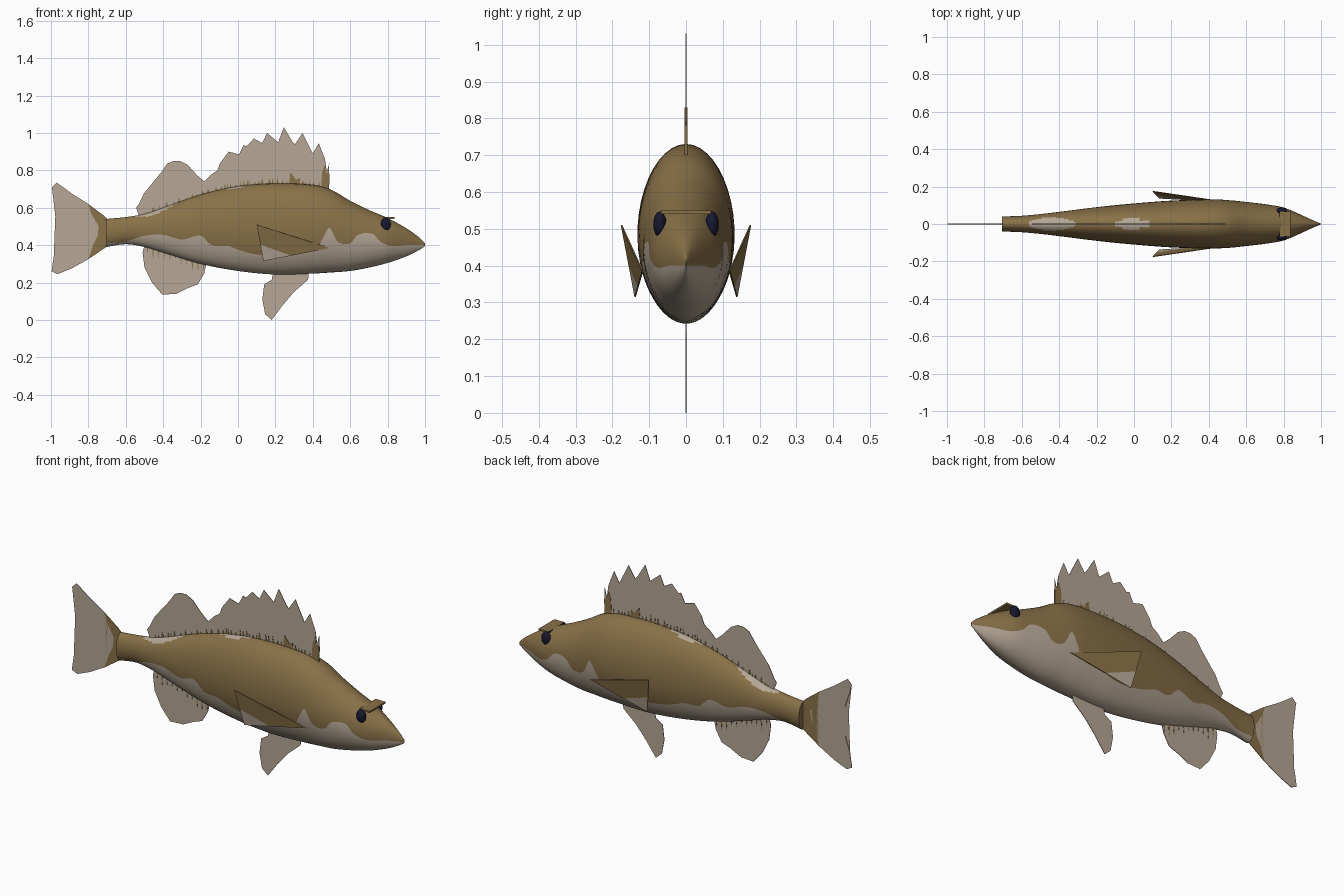
import bpy, bmesh, math, random
from mathutils import Vector

if "Cube" in bpy.data.objects:
    bpy.data.objects.remove(bpy.data.objects["Cube"])

random.seed(4)


def material(name, rgb):
    m = bpy.data.materials.new(name)
    m.diffuse_color = (*rgb, 1)
    m.use_nodes = True
    m.node_tree.nodes["Principled BSDF"].inputs["Base Color"].default_value = m.diffuse_color
    return m


BROWN = material("olive brown", (0.25, 0.165, 0.065))
LIGHT = material("pale grey tan", (0.46, 0.385, 0.30))
NAVY = material("dark navy", (0.008, 0.009, 0.03))


def make_object(name, bm, mats, smooth=False):
    bmesh.ops.recalc_face_normals(bm, faces=bm.faces)
    me = bpy.data.meshes.new(name)
    bm.to_mesh(me)
    bm.free()
    for m in mats:
        me.materials.append(m)
    ob = bpy.data.objects.new(name, me)
    bpy.context.collection.objects.link(ob)
    if smooth:
        bpy.ops.object.select_all(action='DESELECT')
        ob.select_set(True)
        bpy.context.view_layer.objects.active = ob
        bpy.ops.object.shade_smooth_by_angle(angle=math.radians(40))
    return ob


def spline(table, x, col):
    """Catmull-Rom through rows of (x, values...)."""
    i = 0
    while i < len(table) - 2 and x > table[i + 1][0]:
        i += 1
    a, b = table[i], table[i + 1]
    p, q = table[max(i - 1, 0)], table[min(i + 2, len(table) - 1)]
    d = b[0] - a[0]
    t = (x - a[0]) / d
    m0 = (b[col] - p[col]) / (b[0] - p[0]) * d
    m1 = (q[col] - a[col]) / (q[0] - a[0]) * d
    return ((2*t**3 - 3*t*t + 1) * a[col] + (t**3 - 2*t*t + t) * m0
            + (3*t*t - 2*t**3) * b[col] + (t**3 - t*t) * m1)


# Body stations: x, top, bottom, half width
BODY = [(-.705, .54, .39, .040), (-.6, .55, .405, .044), (-.5, .567, .39, .053),
        (-.4, .60, .36, .065), (-.2, .67, .30, .09), (0, .715, .262, .11),
        (.2, .73, .243, .125), (.4, .722, .248, .132), (.5, .695, .254, .128),
        (.6, .637, .262, .118), (.7, .588, .28, .106), (.8, .545, .305, .088),
        (.9, .49, .34, .046), (.97, .44, .375, .014), (1, .41, .395, .002)]
# Height of the line between back and belly colours
LINE = [(-.705, .41), (-.6, .42), (-.5, .45), (-.4, .455), (-.3, .43), (-.2, .45),
        (-.14, .40), (-.05, .395), (0, .375), (.1, .35), (.2, .345), (.3, .365),
        (.42, .38), (.46, .45), (.49, .495), (.53, .42), (.6, .41), (.64, .455),
        (.72, .46), (.76, .42), (.82, .395), (.9, .40), (1, .40)]

# Body: elliptical rings, each with a vertex on the colour line
bm = bmesh.new()
NX, NU, NL = 130, 14, 10
rings = []
for i in range(NX + 1):
    x = -.705 + 1.705 * i / NX
    top, bot, w = (spline(BODY, x, c) for c in (1, 2, 3))
    zc, h = (top + bot) / 2, (top - bot) / 2
    a = math.asin(max(-.95, min(.95, (spline(LINE, x, 1) - zc) / h)))
    half = [math.pi / 2 + (a - math.pi / 2) * k / NU for k in range(NU)]
    half += [a + (-math.pi / 2 - a) * k / NL for k in range(NL + 1)]
    angs = half + [math.pi - t for t in half[-2:0:-1]]
    rings.append([bm.verts.new((x, w * math.cos(t), zc + h * math.sin(t))) for t in angs])
n = len(rings[0])
for r, s in zip(rings, rings[1:]):
    for k in range(n):
        f = bm.faces.new((r[k], r[(k + 1) % n], s[(k + 1) % n], s[k]))
        f.material_index = 1 if NU <= k < NU + 2 * NL else 0
        c = f.calc_center_median()
        # pale saddle patches on the back
        for px, rx, ry in ((-.44, .125, .034), (-.01, .10, .027)):
            if c.z > .5 and ((c.x - px) / rx) ** 2 + (c.y / ry) ** 2 < 1:
                f.material_index = 1
bm.faces.new(rings[0])
bm.faces.new(rings[-1])
make_object("body", bm, [BROWN, LIGHT], smooth=True)


def plate(name, polys, mat, y=0, thick=.003):
    """Thin upright plates from outlines in x, z."""
    bm = bmesh.new()
    for pts in polys:
        front = [bm.verts.new((px, y - thick / 2, pz)) for px, pz in pts]
        back = [bm.verts.new((px, y + thick / 2, pz)) for px, pz in pts]
        caps = [bm.faces.new(front), bm.faces.new(back[::-1])]
        for k in range(len(pts)):
            j = (k + 1) % len(pts)
            bm.faces.new((front[k], back[k], back[j], front[j]))
        bmesh.ops.triangulate(bm, faces=caps)
    return make_object(name, bm, [mat])


def back_z(x, drop):
    return spline(BODY, x, 1) - drop


# Spiny and soft dorsal fins
spiny = [(.488, .84), (.475, .79), (.465, .86), (.455, .82), (.432, .945), (.40, .89),
         (.345, 1.0), (.305, .94), (.29, .955), (.245, 1.03), (.215, .95), (.155, 1.0),
         (.13, .945), (.085, .97), (.07, .92), (.03, .935), (.005, .885), (-.05, .90),
         (-.06, .855), (-.095, .84), (-.11, .80), (-.14, .78), (-.18, .74)]
base = [(x, back_z(x, .03)) for x in (-.18, -.1, 0, .1, .2, .3, .4, .485)]
plate("spiny_dorsal_fin", [spiny + base], LIGHT)
soft = [(-.18, .74), (-.22, .775), (-.27, .83), (-.31, .85), (-.345, .85), (-.38, .835),
        (-.41, .79), (-.44, .735), (-.50, .68), (-.53, .62), (-.545, .60), (-.52, .575)]
base = [(x, back_z(x, .03)) for x in (-.52, -.4, -.3, -.18)]
plate("soft_dorsal_fin", [soft + base], LIGHT)

# Brown markings at the root of the dorsal fins
marks = [[(.443, .68), (.487, .68), (.489, .78), (.47, .79), (.465, .83), (.45, .79)],
         [(.27, .70), (.335, .70), (.33, .76), (.31, .75), (.28, .79)]]
x = -.5
while x < .44:
    w = random.uniform(.012, .03)
    marks.append([(x, back_z(x, .02)), (x + w, back_z(x + w, .02)),
                  (x + w * .4, back_z(x, -random.uniform(.012, .035)))])
    x += w * random.uniform(.8, 1.6)
plate("dorsal_root_markings", marks, BROWN, thick=.007)

# Tail fin, pale with brown root
edge = [(-.80, .62), (-.785, .57), (-.745, .50), (-.75, .45), (-.775, .40), (-.80, .325)]
plate("tail_fin", [edge[::-1] + [(-.88, .67), (-.97, .735), (-.995, .71), (-.98, .655),
                   (-.955, .58), (-.947, .49), (-.96, .41), (-.985, .34), (-.997, .26),
                   (-.965, .245), (-.89, .275)]], LIGHT)
plate("tail_root", [edge + [(-.72, .38), (-.69, .40), (-.69, .53), (-.72, .56)]], BROWN)

# Anal and pelvic fins
plate("anal_fin", [[(-.50, .40), (-.51, .36), (-.50, .28), (-.46, .20), (-.405, .135),
                    (-.37, .15), (-.33, .14), (-.27, .17), (-.215, .19), (-.18, .25),
                    (-.165, .32), (-.3, .36)]], LIGHT)
plate("pelvic_fin", [[(.38, .26), (.375, .215), (.30, .15), (.24, .08), (.18, 0),
                      (.145, .03), (.13, .11), (.14, .19), (.18, .215), (.19, .26)]], LIGHT)
roots = []
for k in range(11):
    x = -.49 + .03 * k
    zb = spline(BODY, x, 2)
    roots.append([(x, zb + .02), (x + .012, zb + .02),
                  (x + .006, zb - random.uniform(.02, .06))])
plate("anal_root_markings", roots, BROWN, thick=.006)

# Pectoral fins, eyes: mirrored left and right
for side, s in (("left", 1), ("right", -1)):
    A, B, C = (Vector(p) for p in ((.10, s * .175, .51), (.49, s * .118, .385),
                                   (.135, s * .138, .315)))
    P, Q = A.lerp(C, .55), C.lerp(B, .42)
    bm = bmesh.new()
    a, b, c, p, q = (bm.verts.new(v) for v in (A, B, C, P, Q))
    bm.faces.new((a, p, q, b))
    bm.faces.new((p, c, q)).material_index = 1
    ob = make_object(side + "_pectoral_fin", bm, [BROWN, LIGHT])
    mod = ob.modifiers.new("thickness", 'SOLIDIFY')
    mod.thickness = .004
    mod.offset = 0

    bm = bmesh.new()
    bmesh.ops.create_uvsphere(bm, u_segments=20, v_segments=12, radius=1)
    for v in bm.verts:
        v.co = (.79 + .027 * v.co.x, s * (.071 + .018 * v.co.y), .512 + .035 * v.co.z)
    make_object(side + "_eye", bm, [NAVY], smooth=True)

# Brow plate across the head, brown with dark outer strips
bm = bmesh.new()
bmesh.ops.create_cube(bm, size=1)
for v in bm.verts:
    v.co = (.808 + .06 * v.co.x, .136 * v.co.y, .545 + .009 * v.co.z)
for y in (-.045, .045):
    bmesh.ops.bisect_plane(bm, geom=bm.verts[:] + bm.edges[:] + bm.faces[:],
                           plane_co=(0, y, 0), plane_no=(0, 1, 0))
for f in bm.faces:
    c = f.calc_center_median()
    f.material_index = 1 if abs(c.y) > .045 and c.x < .80 else 0
make_object("brow_plate", bm, [BROWN, NAVY])
